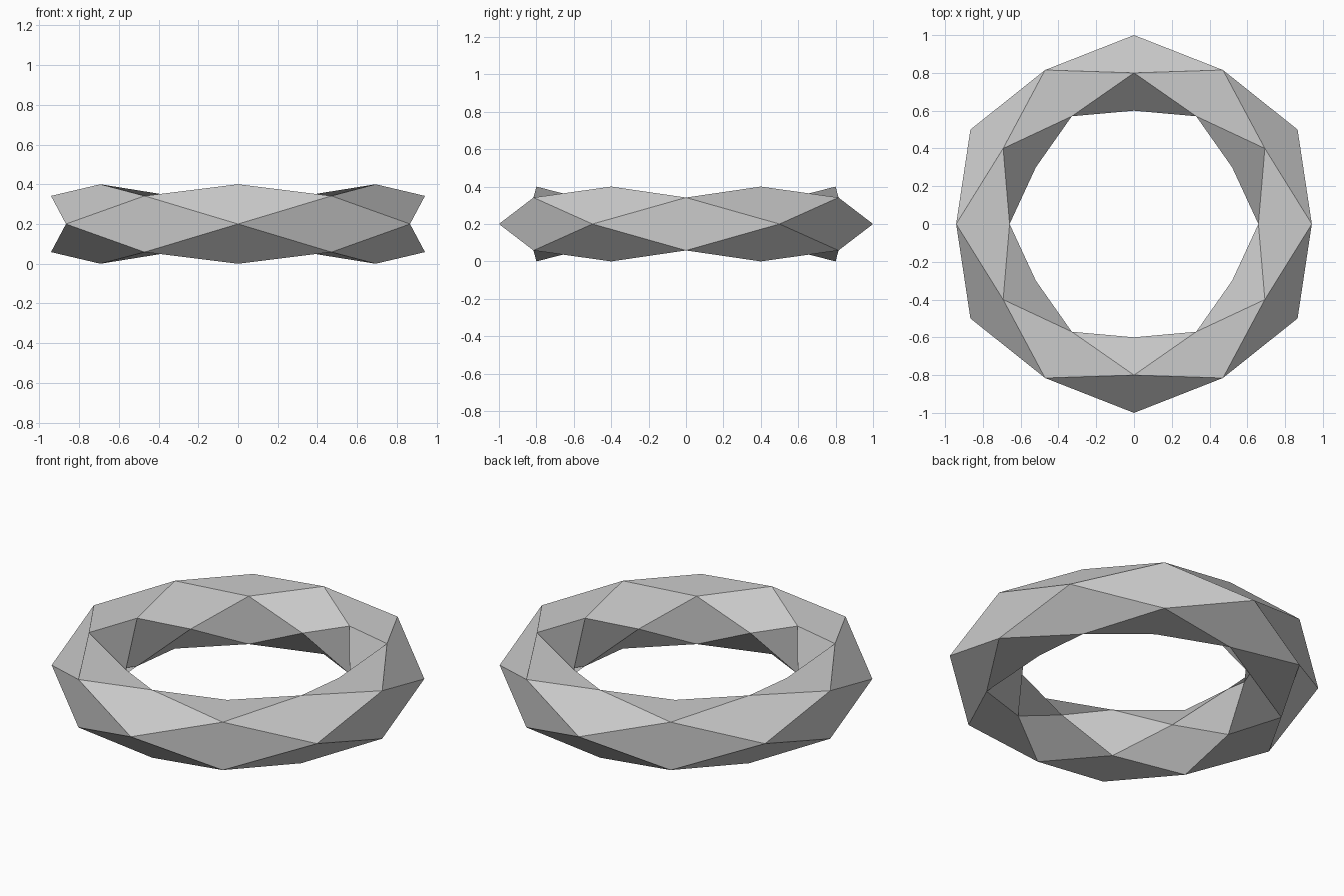
import bpy
import bmesh
from math import cos, sin, pi

cube = bpy.data.objects.get("Cube")
if cube:
    bpy.data.objects.remove(cube, do_unlink=True)

STATIONS, SIDES = 12, 4
RING_RADIUS, TUBE_RADIUS = 0.8, 0.2


def tube_angle(i, j):
    # every second cross-section is turned by half a side
    return (j + 0.5 * (i % 2)) * 2 * pi / SIDES


bm = bmesh.new()

# Square cross-sections around the ring
rings = []
for i in range(STATIONS):
    around = pi / 2 + i * 2 * pi / STATIONS
    section = []
    for j in range(SIDES):
        t = tube_angle(i, j)
        r = RING_RADIUS + TUBE_RADIUS * cos(t)
        z = TUBE_RADIUS + TUBE_RADIUS * sin(t)
        section.append(bm.verts.new((r * cos(around), r * sin(around), z)))
    rings.append(section)

# Diamond facets, each spanning three neighbouring cross-sections
for i in range(STATIONS):
    for j in range(SIDES):
        k = (j + i % 2) % SIDES
        facet = [rings[i][j], rings[(i + 1) % STATIONS][k],
                 rings[i][(j + 1) % SIDES], rings[i - 1][k]]
        # outward facets fold along the ring, the others across it
        if cos(tube_angle(i, j + 0.5)) > 0.1:
            facet = facet[1:] + facet[:1]
        bm.faces.new(facet)

mesh = bpy.data.meshes.new("faceted_ring")
bm.to_mesh(mesh)
bm.free()

# Single grey material
grey = bpy.data.materials.new("light_grey")
grey.use_nodes = True
colour = (0.6, 0.6, 0.6, 1)
grey.diffuse_color = colour
grey.node_tree.nodes["Principled BSDF"].inputs["Base Color"].default_value = colour
mesh.materials.append(grey)

ring = bpy.data.objects.new("faceted_ring", mesh)
bpy.context.collection.objects.link(ring)
